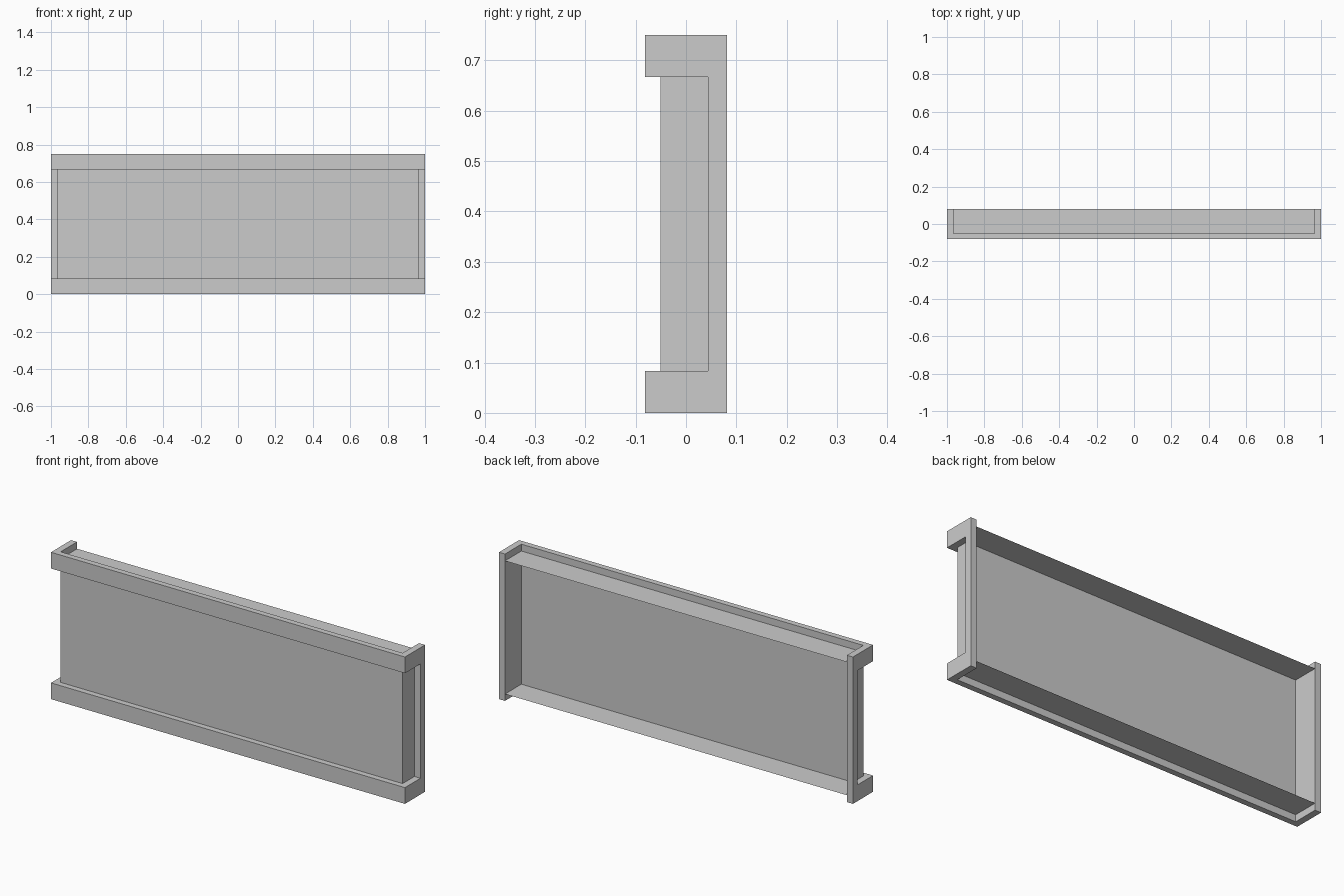
import bpy, bmesh

if "Cube" in bpy.data.objects:
    bpy.data.objects.remove(bpy.data.objects["Cube"])

HX, HY, H = 1.0, 0.081, 0.75      # half length, half depth, height
IX = 0.966                        # inner half length
RAIL = 0.083                      # rail height
FACE = -0.051                     # front plane of the recessed panel
NOTCH = 0.044                     # front of the end uprights
SHELF = 0.035                     # shelf distance from top / bottom


def prism(name, pts, z0, z1, closed=True, caps=True):
    """Extrude a plan profile from z0 to z1."""
    bm = bmesh.new()
    lo = [bm.verts.new((x, y, z0)) for x, y in pts]
    hi = [bm.verts.new((x, y, z1)) for x, y in pts]
    n = len(pts)
    for i in range(n if closed else n - 1):
        j = (i + 1) % n
        bm.faces.new((lo[i], lo[j], hi[j], hi[i]))
    if closed and caps:
        bm.faces.new(lo[::-1])
        bm.faces.new(hi)
    me = bpy.data.meshes.new(name)
    bm.to_mesh(me)
    bm.free()
    ob = bpy.data.objects.new(name, me)
    bpy.context.collection.objects.link(ob)
    return ob


def sheet(name, z):
    """Thin horizontal shelf inside a rail."""
    me = bpy.data.meshes.new(name)
    me.from_pydata([(-IX, FACE, z), (IX, FACE, z), (IX, HY, z), (-IX, HY, z)],
                   [], [(0, 1, 2, 3)])
    ob = bpy.data.objects.new(name, me)
    bpy.context.collection.objects.link(ob)


# U-shaped rails, open to the back, with a shelf across each
u_plan = [(-HX, -HY), (HX, -HY), (HX, HY), (IX, HY),
          (IX, FACE), (-IX, FACE), (-IX, HY), (-HX, HY)]
prism("lower_rail", u_plan, 0, RAIL)
prism("upper_rail", u_plan, H - RAIL, H)
sheet("lower_shelf", SHELF)
sheet("upper_shelf", H - SHELF)

# End uprights joining the rails
for side, a, b in (("left", -HX, -IX), ("right", IX, HX)):
    prism(side + "_upright", [(a, NOTCH), (b, NOTCH), (b, HY), (a, HY)],
          RAIL, H - RAIL, caps=False)

# Recessed panel with returned sides
prism("panel", [(-IX, NOTCH), (-IX, FACE), (IX, FACE), (IX, NOTCH)],
      RAIL, H - RAIL, closed=False)
